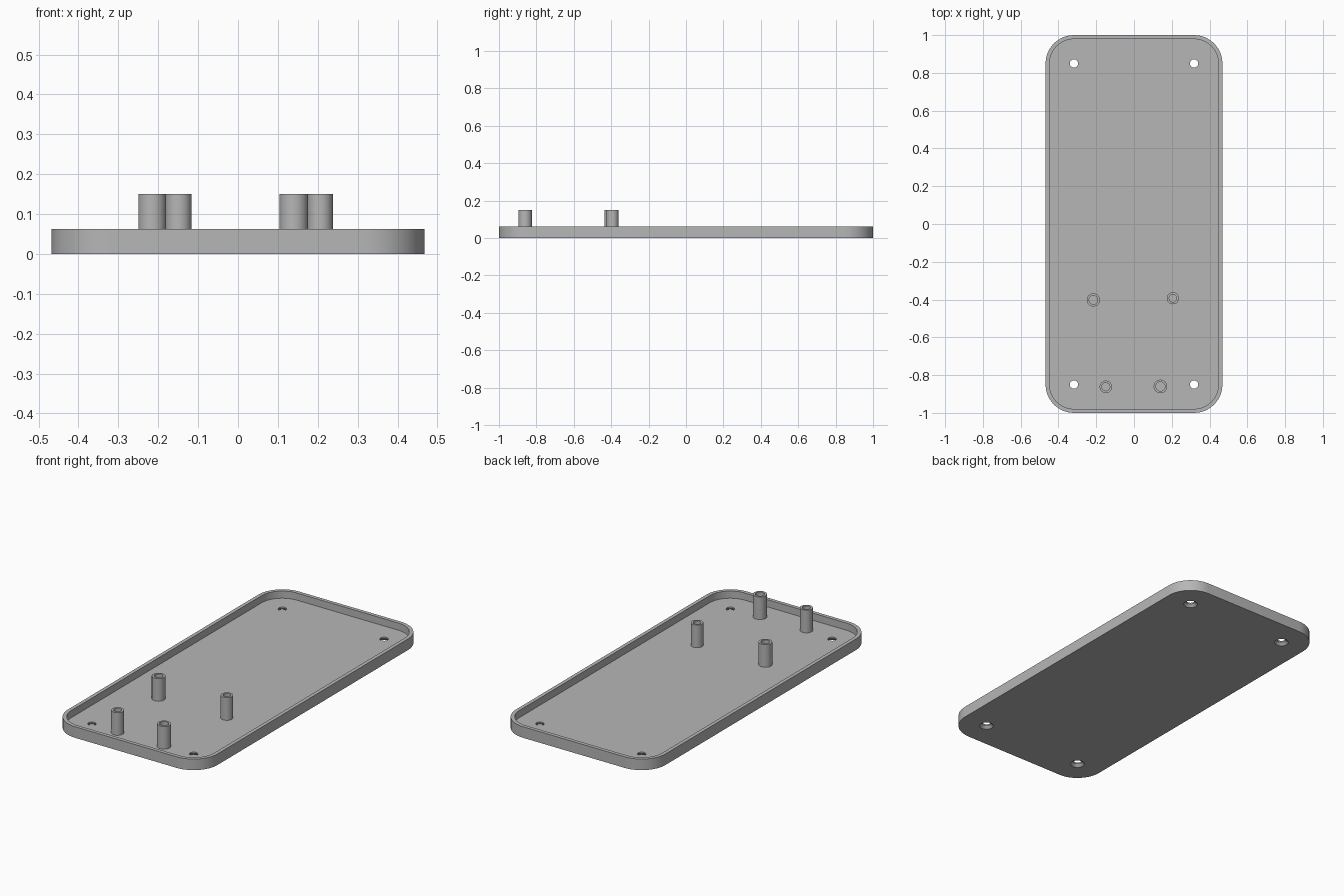
import bpy, bmesh, math

cube = bpy.data.objects.get("Cube")
if cube:
    bpy.data.objects.remove(cube, do_unlink=True)

HALF_X, HALF_Y, CORNER = 0.468, 1.0, 0.15
HEIGHT, FLOOR, WALL = 0.0625, 0.022, 0.021

grey = bpy.data.materials.new("plain grey")
grey.use_nodes = True
grey.diffuse_color = (0.47, 0.47, 0.47, 1)
grey.node_tree.nodes["Principled BSDF"].inputs["Base Color"].default_value = (0.47, 0.47, 0.47, 1)


def rounded_ring(bm, inset, z, steps=12):
    """Ring of vertices around a rounded rectangle."""
    radius, ring = CORNER - inset, []
    for i, (sx, sy) in enumerate([(1, 1), (-1, 1), (-1, -1), (1, -1)]):
        for k in range(steps + 1):
            a = math.pi / 2 * (i + k / steps)
            ring.append(bm.verts.new((sx * (HALF_X - CORNER) + radius * math.cos(a),
                                      sy * (HALF_Y - CORNER) + radius * math.sin(a), z)))
    return ring


def circle_ring(bm, radius, z, sides=32):
    return [bm.verts.new((radius * math.cos(2 * math.pi * k / sides),
                          radius * math.sin(2 * math.pi * k / sides), z)) for k in range(sides)]


def skin(bm, rings, loop=False):
    """Join successive rings; cap the ends, or close the profile on itself."""
    pairs = list(zip(rings, rings[1:]))
    if loop:
        pairs.append((rings[-1], rings[0]))
    else:
        bm.faces.new(rings[0])
        bm.faces.new(rings[-1])
    for a, b in pairs:
        for k in range(len(a)):
            n = (k + 1) % len(a)
            bm.faces.new((a[k], a[n], b[n], b[k]))
    bmesh.ops.recalc_face_normals(bm, faces=bm.faces)


def finish(bm, name, location=(0, 0, 0)):
    mesh = bpy.data.meshes.new(name)
    bm.to_mesh(mesh)
    bm.free()
    mesh.materials.append(grey)
    obj = bpy.data.objects.new(name, mesh)
    obj.location = location
    bpy.context.collection.objects.link(obj)
    return obj


def smooth(obj):
    bpy.ops.object.select_all(action='DESELECT')
    obj.select_set(True)
    bpy.context.view_layer.objects.active = obj
    bpy.ops.object.shade_smooth_by_angle(angle=math.radians(30))


# Shallow tray with a raised rim
bm = bmesh.new()
skin(bm, [rounded_ring(bm, inset, z) for inset, z in
          [(0, 0), (0, HEIGHT), (WALL, HEIGHT), (WALL, FLOOR)]])
tray = finish(bm, "tray")

# Countersunk screw holes, one near each corner
for sx in (-1, 1):
    for sy in (-1, 1):
        bm = bmesh.new()
        skin(bm, [circle_ring(bm, r, z) for r, z in
                  [(0.039, -0.002), (0.022, 0.015), (0.022, 0.1)]])
        cutter = finish(bm, "screw_hole_cutter", (sx * 0.318, sy * 0.85, 0))
        cut = tray.modifiers.new("screw hole", 'BOOLEAN')
        cut.operation = 'DIFFERENCE'
        cut.solver = 'EXACT'
        cut.object = cutter
        bpy.context.view_layer.objects.active = tray
        bpy.ops.object.modifier_apply(modifier=cut.name)
        bpy.data.objects.remove(cutter, do_unlink=True)
smooth(tray)

# Hollow standoff posts
posts = {
    "rear_right_post": (-0.215, -0.402, 0.035),
    "rear_left_post": (0.206, -0.393, 0.032),
    "front_right_post": (-0.149, -0.862, 0.033),
    "front_left_post": (0.14, -0.86, 0.036),
}
for name, (x, y, radius) in posts.items():
    bm = bmesh.new()
    bore = radius - 0.012
    base = FLOOR - 0.005
    skin(bm, [circle_ring(bm, r, z) for r, z in
              [(radius, base), (radius, 0.15), (bore, 0.15), (bore, base)]], loop=True)
    smooth(finish(bm, name, (x, y, 0)))
